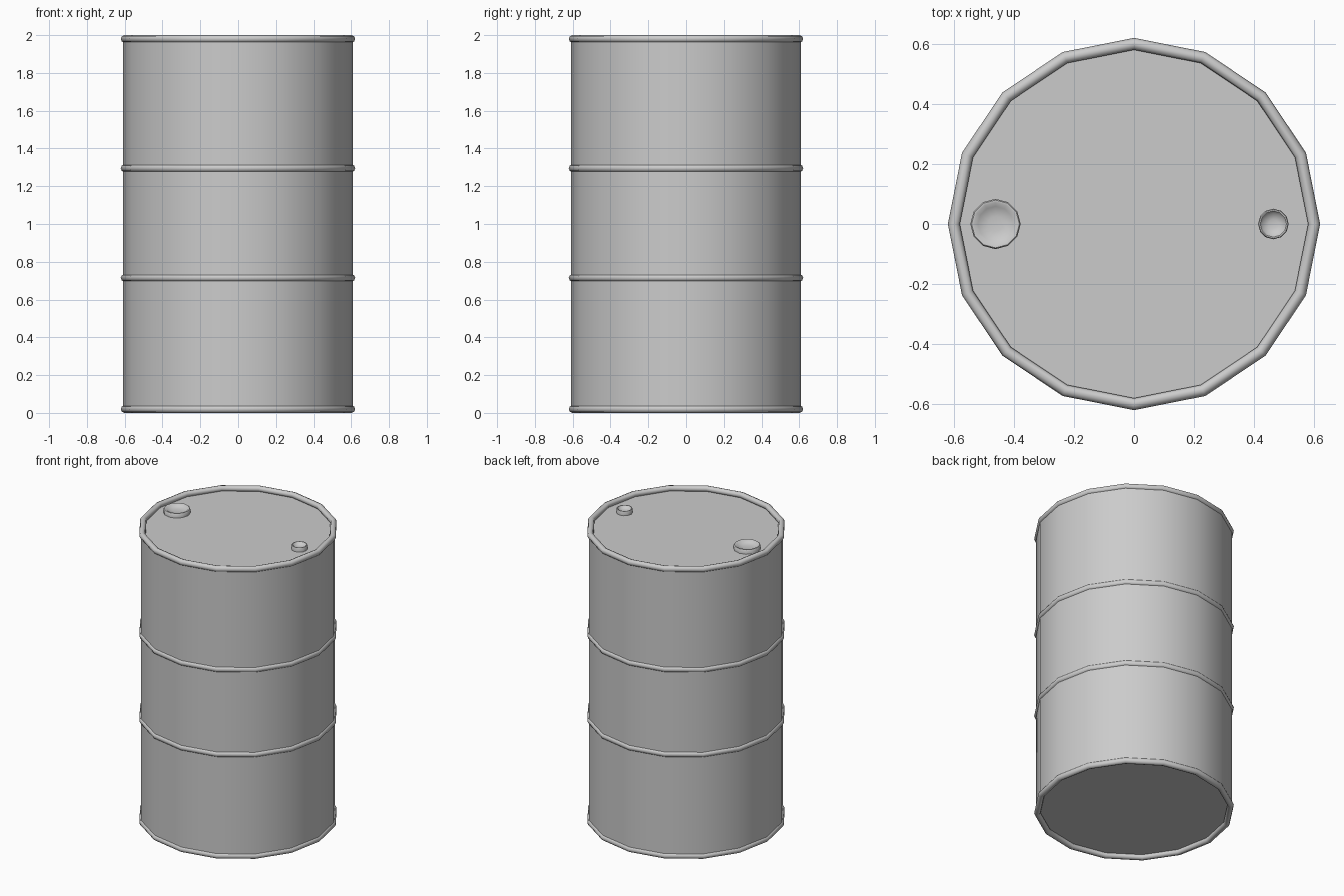
import bpy, math

if "Cube" in bpy.data.objects:
    bpy.data.objects.remove(bpy.data.objects["Cube"])

def lathe(name, profile, sides, loc=(0, 0, 0), closed=False):
    """Revolve (radius, z) points around z; open profiles get end caps."""
    n = len(profile)
    verts = []
    for i in range(sides):
        a = 2 * math.pi * i / sides
        verts += [(r * math.cos(a), r * math.sin(a), z) for r, z in profile]
    faces = []
    for i in range(sides):
        j = (i + 1) % sides
        for k in range(n if closed else n - 1):
            m = (k + 1) % n
            faces.append((i * n + k, j * n + k, j * n + m, i * n + m))
    if not closed:
        faces.append([i * n for i in reversed(range(sides))])
        faces.append([i * n + n - 1 for i in range(sides)])
    mesh = bpy.data.meshes.new(name)
    mesh.from_pydata(verts, [], faces)
    ob = bpy.data.objects.new(name, mesh)
    ob.location = loc
    bpy.context.collection.objects.link(ob)
    bpy.ops.object.select_all(action='DESELECT')
    ob.select_set(True)
    bpy.context.view_layer.objects.active = ob
    bpy.ops.object.shade_smooth_by_angle(angle=math.radians(50))
    return ob

# Drum body with recessed flat ends
lathe("drum_body", [(0.61, 0.03), (0.61, 1.967)], 16)

# Rolled rims at both ends and two reinforcing ribs
R, t = 0.601, 0.02
section = [(R + t * math.cos(k * math.pi / 4), t * math.sin(k * math.pi / 4)) for k in range(8)]
for name, z in (("bottom_rim", 0.02), ("lower_rib", 0.715),
                ("upper_rib", 1.295), ("top_rim", 1.98)):
    lathe(name, section, 16, (0, 0, z), closed=True)

# Dished bung caps on the lid
def bung(name, x, r):
    lathe(name, [(r, 0), (r, 0.025), (r * 0.95, 0.03), (r * 0.86, 0.03),
                 (r * 0.7, 0.018), (r * 0.3, 0.012)], 12, (x, 0, 1.966))

bung("large_bung", -0.462, 0.084)
bung("small_bung", 0.465, 0.051)
